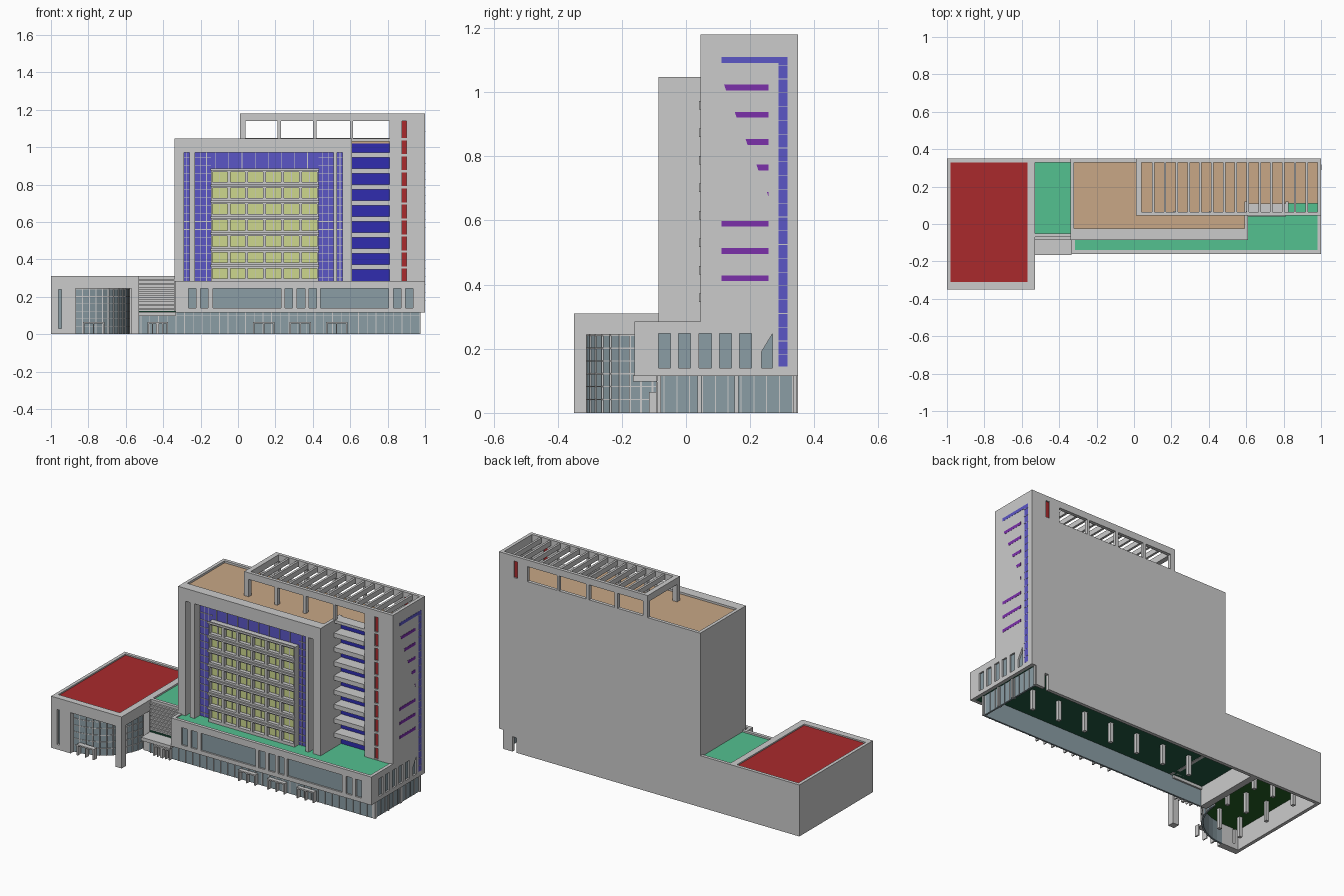
import bpy, bmesh, math

if "Cube" in bpy.data.objects:
    bpy.data.objects.remove(bpy.data.objects["Cube"])

MATS = {}
COL = dict(red=(.66, .18, .19), green=(.33, .75, .56), tan=(.78, .65, .52), violet=(.36, .34, .77),
           blue=(.20, .19, .68), purple=(.48, .20, .66), yellow=(.80, .84, .55), glass=(.54, .61, .64),
           dkgreen=(.15, .36, .27), olive=(.16, .38, .16))


def finish(name, bm, col):
    bmesh.ops.recalc_face_normals(bm, faces=bm.faces)
    me = bpy.data.meshes.new(name)
    bm.to_mesh(me)
    bm.free()
    ob = bpy.data.objects.new(name, me)
    bpy.context.collection.objects.link(ob)
    if col:
        if col not in MATS:
            MATS[col] = bpy.data.materials.new(col)
            MATS[col].diffuse_color = tuple(c ** 2.2 for c in COL[col]) + (1,)
        me.materials.append(MATS[col])
    return ob


def boxes(name, items, col=None):
    """Boxes given as (x0, x1, y0, y1, z0, z1), joined in one object."""
    bm = bmesh.new()
    for x0, x1, y0, y1, z0, z1 in items:
        r = bmesh.ops.create_cube(bm, size=1)
        bmesh.ops.scale(bm, vec=(x1 - x0, y1 - y0, z1 - z0), verts=r['verts'])
        bmesh.ops.translate(bm, vec=((x0 + x1) / 2, (y0 + y1) / 2, (z0 + z1) / 2), verts=r['verts'])
    return finish(name, bm, col)


def place(axis, pos, u, v):
    return {'x': (pos, u, v), 'y': (u, pos, v), 'z': (u, v, pos)}[axis]


def thicken(bm, axis, depth):
    r = bmesh.ops.extrude_face_region(bm, geom=bm.faces[:])
    vs = [g for g in r['geom'] if isinstance(g, bmesh.types.BMVert)]
    bmesh.ops.translate(bm, vec=place(axis, depth, 0, 0), verts=vs)


def prism(name, axis, pos, depth, polys, col=None):
    """Flat polygons given a thickness along an axis."""
    bm = bmesh.new()
    for p in polys:
        bm.faces.new([bm.verts.new(place(axis, pos, u, v)) for u, v in p])
    thicken(bm, axis, depth)
    return finish(name, bm, col)


def wall(name, axis, pos, depth, rect, holes, col=None):
    """Rectangular wall with rectangular openings (u0, u1, v0, v1)."""
    us = sorted({round(c, 4) for h in holes + [rect] for c in h[:2]})
    vs = sorted({round(c, 4) for h in holes + [rect] for c in h[2:]})
    bm = bmesh.new()
    grid = {}

    def vert(u, v):
        if (u, v) not in grid:
            grid[u, v] = bm.verts.new(place(axis, pos, u, v))
        return grid[u, v]
    for a, b in zip(us, us[1:]):
        for c, d in zip(vs, vs[1:]):
            m, n = (a + b) / 2, (c + d) / 2
            if not any(h[0] < m < h[1] and h[2] < n < h[3] for h in holes):
                bm.faces.new([vert(a, c), vert(b, c), vert(b, d), vert(a, d)])
    thicken(bm, axis, depth)
    return finish(name, bm, col)


# Full-width back wall with stepped outline and roof-frame openings
BAYS = [(.04, .21), (.23, .40), (.42, .60), (.615, .81)]
wall("back_wall", 'y', .35, -.02, (-1, 1, 0, 1.18),
     [(-1, -.34, .31, 1.18), (-.34, .01, 1.047, 1.18), (.97, 1, 0, .115), (.885, .91, 0, .09),
      (.877, .902, 1.05, 1.15)] + [(a, b, 1.05, 1.14) for a, b in BAYS])

# Left wing
wall("wing_front", 'y', -.35, .04, (-1, -.53, 0, .31), [(-.87, -.57, 0, .245), (-.96, -.945, .03, .24)])
wall("wing_right", 'x', -.53, -.04, (-.35, .33, 0, .31), [(-.31, -.085, 0, .245)])
boxes("wing_left", [(-1, -.98, -.35, .35, 0, .31)])
boxes("wing_roof", [(-.99, -.54, -.34, .34, .285, .302)], 'red')
boxes("wing_soffit", [(-.98, -.55, -.33, .33, .245, .255)])
boxes("wing_slot_glass", [(-.965, -.94, -.335, -.33, .03, .24)], 'glass')
CX, CY, R = -.87, -.03, .29


def arc(r, n=12):
    return [(CX + r * math.sin(math.pi / 2 * i / n), CY - r * math.cos(math.pi / 2 * i / n)) for i in range(n + 1)]


prism("curved_glass", 'z', 0, .245, [arc(R) + arc(R - .01)[::-1]], 'glass')
prism("curved_rails", 'z', 0, .004, [arc(R + .003) + arc(R - .005)[::-1]])
rails = bpy.data.objects["curved_rails"]
rails.location.z = .04
arr = rails.modifiers.new("rows", 'ARRAY')
arr.count = 6
arr.use_relative_offset = False
arr.use_constant_offset = True
arr.constant_offset_displace = (0, 0, .04)
boxes("curved_mullions", [(x - .003, x + .003, y - .003, y + .003, 0, .245) for x, y in arc(R)])
prism("wing_ceiling", 'z', .12, .01, [arc(R - .01) + [(-.58, .33), (-.98, .33), (-.98, -.32)]], 'olive')
boxes("wing_columns", [(x - .01, x + .01, y - .01, y + .01, 0, .12)
                       for x in (-.9, -.76, -.63) for y in (-.2, .02, .24) if (x, y) != (-.63, -.2)])

# Connector with louvres and entrance canopy
boxes("connector_wall", [(-.53, -.34, -.07, -.05, .115, .31)])
boxes("connector_louvres", [(-.53, -.34, -.082, -.07, .13 + .022 * i, .14 + .022 * i) for i in range(8)])
boxes("connector_roof", [(-.53, -.33, -.06, .34, .285, .30)], 'green')
boxes("connector_ceiling", [(-.53, -.33, -.08, .33, .115, .125)], 'dkgreen')
boxes("entrance_canopy", [(-.53, -.335, -.165, -.07, .098, .118)])

# Podium upper storey
FW = [(-.265, -.225), (-.2, -.16), (-.135, .23), (.25, .292), (.315, .357), (.38, .42), (.44, .805), (.832, .872), (.896, .935)]
SW = [(-.086, -.049), (-.023, .014), (.041, .079), (.104, .142), (.167, .205), (.235, .27)]
wall("podium_front", 'y', -.16, .02, (-.335, 1, .115, .285), [(a, b, .14, .245) for a, b in FW])
wall("right_wall", 'x', 1, -.02, (-.14, .33, .115, 1.18),
     [(-.14, .045, .285, 1.18)] + [(a, b, .14, .247) for a, b in SW])
prism("slanted_window_filler", 'x', 1, -.02, [[(.235, .19), (.27, .247), (.235, .247)]])
boxes("podium_left", [(-.335, -.315, -.14, -.05, .115, .285)])
boxes("podium_glass", [(-.31, .96, -.15, -.143, .135, .25), (.984, .99, -.1, .28, .135, .25)], 'glass')
boxes("podium_roof", [(-.32, .99, -.15, .2, .262, .278)], 'green')
boxes("podium_ceiling", [(-.33, .985, -.145, .34, .117, .127)], 'dkgreen')

# Glazed ground floor
boxes("ground_glass", [(-.53, .97, -.09, -.08, 0, .117), (.96, .97, -.08, .33, 0, .117)], 'glass')
boxes("ground_mullions", [(-.52 + .0465 * i, -.516 + .0465 * i, -.094, -.09, 0, .115) for i in range(32)]
      + [(.97, .973, -.07 + .04 * i, -.067 + .04 * i, 0, .115) for i in range(10)]
      + [(-.53, .973, -.094, -.09, .096, .1)])
boxes("ground_piers", [(.955, .977, y - .006, y + .006, 0, .116) for y in (-.084, .042, .157, .34)])
boxes("inner_columns", [(-.28 + .18 * i, -.26 + .18 * i, .12, .14, 0, .12) for i in range(7)])
for n, (a, y) in enumerate([(-.83, -.325), (-.485, -.09), (-.43, -.09), (.08, -.09), (.275, -.09), (.47, -.09)]):
    w = .055 if n in (1, 2) else .115
    wall(f"door_frame_{n}", 'y', y - .025, .03, (a, a + w, 0, .065),
         [(a + .008, a + w / 2 - .003, 0, .057), (a + w / 2 + .003, a + w - .008, 0, .057)])

# Main block
wall("main_front", 'y', -.085, .06, (-.34, .61, .28, 1.047),
     [(-.23, .51, .28, .97), (-.29, -.26, .28, .97), (.53, .56, .28, .97)])
boxes("main_sides", [(-.34, -.32, -.025, .33, .115, 1.047), (.59, .61, -.025, .12, .28, 1.047)])
boxes("main_violet_glass", [(-.31, .58, -.035, -.027, .28, .99)], 'violet')
boxes("violet_mullions", [(x, x + .003, -.039, -.035, .28, .97)
                          for x in (-.276, -.2, -.17, -.12, -.05, .02, .09, .16, .23, .3, .37, .45, .48, .544)]
      + [(a, b, -.039, -.035, .3 + .043 * i, .303 + .043 * i)
         for i in range(16) for a, b in ((-.29, -.26), (-.23, -.145), (.43, .51), (.53, .56))])
CW, CH = .575 / 6, .0858
wall("window_grid", 'y', -.075, .04, (-.145, .43, .28, .88),
     [(-.145 + CW * i + .008, -.145 + CW * (i + 1) - .008, .298 + CH * j, .352 + CH * j)
      for i in range(6) for j in range(7)])
boxes("yellow_windows", [(-.14, .425, -.052, -.046, .285, .875)], 'yellow')
boxes("window_sills", [(-.148, .433, -.084, -.075, .36 + CH * j, .372 + CH * j) for j in range(7)])
boxes("window_bars", [(-.145 + CW * (i + .5) - .002, -.145 + CW * (i + .5) + .002, -.056, -.052, .29, .87) for i in range(6)])
boxes("main_roof", [(-.325, .6, -.07, .34, 1.02, 1.035), (.6, .985, .11, .34, 1.02, 1.035)], 'tan')
boxes("roof_strip", [(-.33, -.155, -.062, -.047, 1.03, 1.038)], 'green')

# Right tower: front with red slot, balcony recess and side glazing
wall("tower_front", 'y', .045, .02, (.61, .98, .28, 1.14), [(.61, .81, .28, 1.14), (.877, .902, .285, 1.14)])
boxes("recess_side", [(.81, .825, .065, .12, .28, 1.045)])
boxes("red_slot", [(.872, .907, .055, .062, .285, 1.15), (.872, .907, .335, .342, 1.05, 1.15)], 'red')
boxes("red_slot_bars", [(.877, .902, .047, .055, .35 + CH * j, .362 + CH * j) for j in range(9)])
boxes("recess_glass", [(.61, .82, .11, .118, .28, 1.03)], 'blue')
boxes("balconies", [(.61, .812, .04, .11, .345 + CH * j, .372 + CH * j) for j in range(8)]
      + [(.61, .81, .045, .11, 1.03, 1.047)])
boxes("side_strip", [(.99, 1.001, .288, .317, .145, 1.11), (.99, 1.001, .11, .288, 1.091, 1.11)], 'violet')
boxes("side_strip_bars", [(.99, 1.002, .288, .317, .18 + .043 * i, .182 + .043 * i) for i in range(22)])
SLITS = [(.42, .11), (.505, .11), (.59, .11), (.68, .252), (.765, .22), (.845, .186), (.93, .152), (1.015, .119)]
prism("side_slits", 'x', .99, .011,
      [[(y + (.006 if z > .6 else 0), z - .009), (.258, z - .009), (.258, z + .009), (y, z + .009)]
       for z, y in SLITS], 'purple')

# Open roof frame with slats
boxes("roof_frame", [(.01, .98, .045, .065, 1.14, 1.18), (.01, .04, .065, .33, 1.14, 1.18)])
boxes("roof_frame_posts", [(a, b, .045, .07, 1.03, 1.14) for a, b in ((.01, .04), (.21, .23), (.40, .42), (.60, .615))])
boxes("roof_slats", [(.096 + .0632 * i, .109 + .0632 * i, .065, .33, 1.145, 1.175) for i in range(14)])

for m in bpy.data.materials:
    if m.users and not m.is_grease_pencil:
        m.use_nodes = True
        m.node_tree.nodes["Principled BSDF"].inputs["Base Color"].default_value = m.diffuse_color
